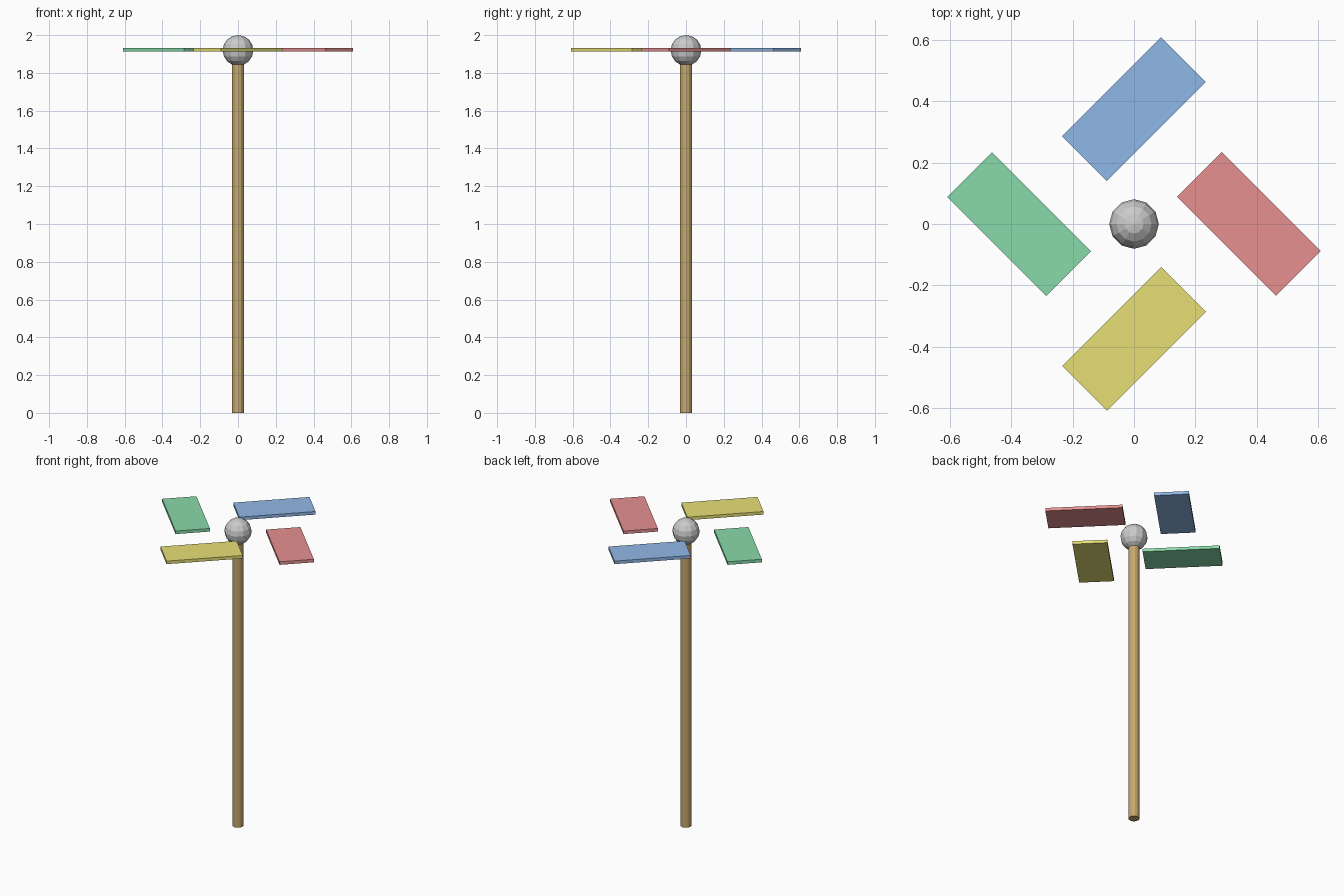
import bpy
from math import pi

if "Cube" in bpy.data.objects:
    bpy.data.objects.remove(bpy.data.objects["Cube"])


def paint(obj, name, rgb):
    mat = bpy.data.materials.new(name)
    mat.diffuse_color = (*rgb, 1.0)
    mat.use_nodes = True
    mat.node_tree.nodes["Principled BSDF"].inputs["Base Color"].default_value = mat.diffuse_color
    obj.data.materials.append(mat)


HUB_Z = 1.92

# Wooden pole, its top tucked into the hub
bpy.ops.mesh.primitive_cylinder_add(vertices=12, radius=0.033, depth=1.85,
                                    location=(0, 0, 0.925))
pole = bpy.context.object
pole.name = "pole"
paint(pole, "wood", (0.55, 0.39, 0.16))

# Faceted ball hub (grey)
bpy.ops.mesh.primitive_uv_sphere_add(segments=12, ring_count=8, radius=0.081,
                                     location=(0, 0, HUB_Z - 0.001))
bpy.context.object.name = "hub_ball"


# Four pinwheel blades around the hub: right, back, left, front
def add_blade(name, rgb, x, y, angle):
    bpy.ops.mesh.primitive_cube_add(size=1, location=(x, y, HUB_Z + 0.002),
                                    rotation=(0, 0, angle))
    blade = bpy.context.object
    blade.name = name + "_blade"
    blade.scale = (0.457, 0.206, 0.02)
    paint(blade, name, rgb)


R = 0.375
add_blade("red", (0.80, 0.28, 0.28), R, 0, -pi / 4)
add_blade("blue", (0.28, 0.48, 0.80), 0, R, pi / 4)
add_blade("green", (0.25, 0.70, 0.40), -R, 0, -pi / 4)
add_blade("yellow", (0.80, 0.74, 0.18), 0, -R, pi / 4)
